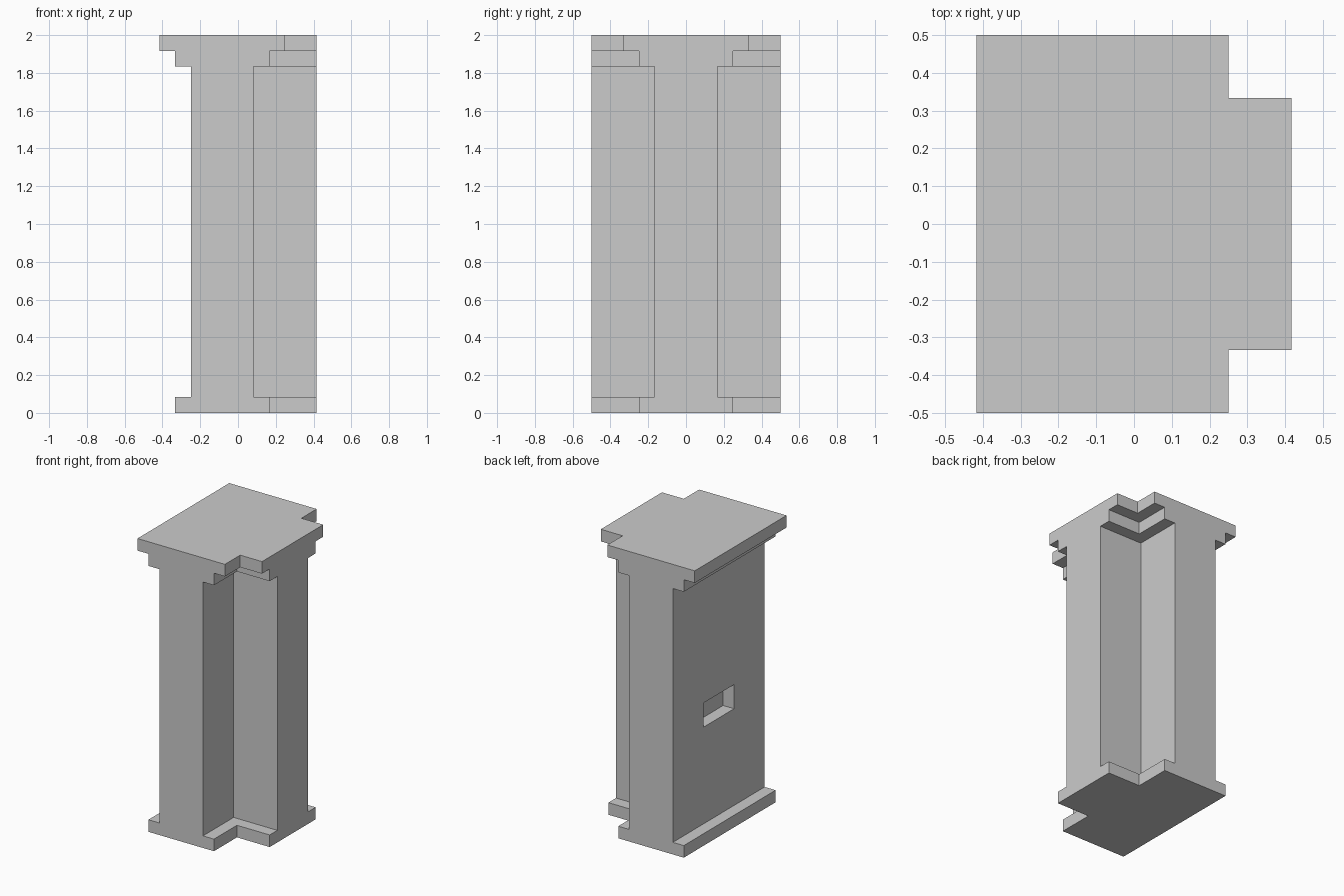
import bpy
import bmesh
from mathutils import Matrix, Vector

if "Cube" in bpy.data.objects:
    bpy.data.objects.remove(bpy.data.objects["Cube"])

U = 1 / 12  # the model sits on a twelfth-unit grid


def box(bm, lo, hi):
    """Add a box between two corners given in grid units."""
    lo, hi = Vector(lo) * U, Vector(hi) * U
    size = hi - lo
    mat = Matrix.Translation((lo + hi) / 2) @ Matrix.Diagonal((*size, 1))
    bmesh.ops.create_cube(bm, size=1, matrix=mat)


def make_object(name, boxes):
    bm = bmesh.new()
    for lo, hi in boxes:
        box(bm, lo, hi)
    mesh = bpy.data.meshes.new(name)
    bm.to_mesh(mesh)
    bm.free()
    obj = bpy.data.objects.new(name, mesh)
    bpy.context.collection.objects.link(obj)
    return obj


def carve(target, name, boxes):
    """Subtract a set of boxes from the target."""
    cutter = make_object(name, boxes)
    cutter.hide_render = True
    mod = target.modifiers.new(name, 'BOOLEAN')
    mod.operation = 'DIFFERENCE'
    mod.solver = 'EXACT'
    mod.object = cutter
    bpy.context.view_layer.objects.active = target
    bpy.ops.object.modifier_apply(modifier=name)
    bpy.data.objects.remove(cutter)


def corner_notches(x, y, z0, z1):
    """Mirrored pair of corner cuts on the +x side."""
    return [((x, y, z0), (9, 9, z1)), ((x, -9, z0), (9, -y, z1))]


# Solid block, full height
pillar = make_object("wall_pillar", [((-5, -6, 0), (5, 6, 24))])

# Cap plate corner notches, running the full height
carve(pillar, "cap_cut", corner_notches(3, 4, -1, 25))

# Base and lower cap step
carve(pillar, "step_cut", corner_notches(2, 3, -1, 23)
      + [((-9, -9, -1), (-4, 9, 23))])

# Shaft between base and cap
carve(pillar, "shaft_cut", corner_notches(1, 2, 1, 22)
      + [((-9, -9, 1), (-3, 9, 22))])

# Rectangular recess in the flat side
carve(pillar, "recess_cut", [((-4, -2, 9), (-2, 2, 11))])
